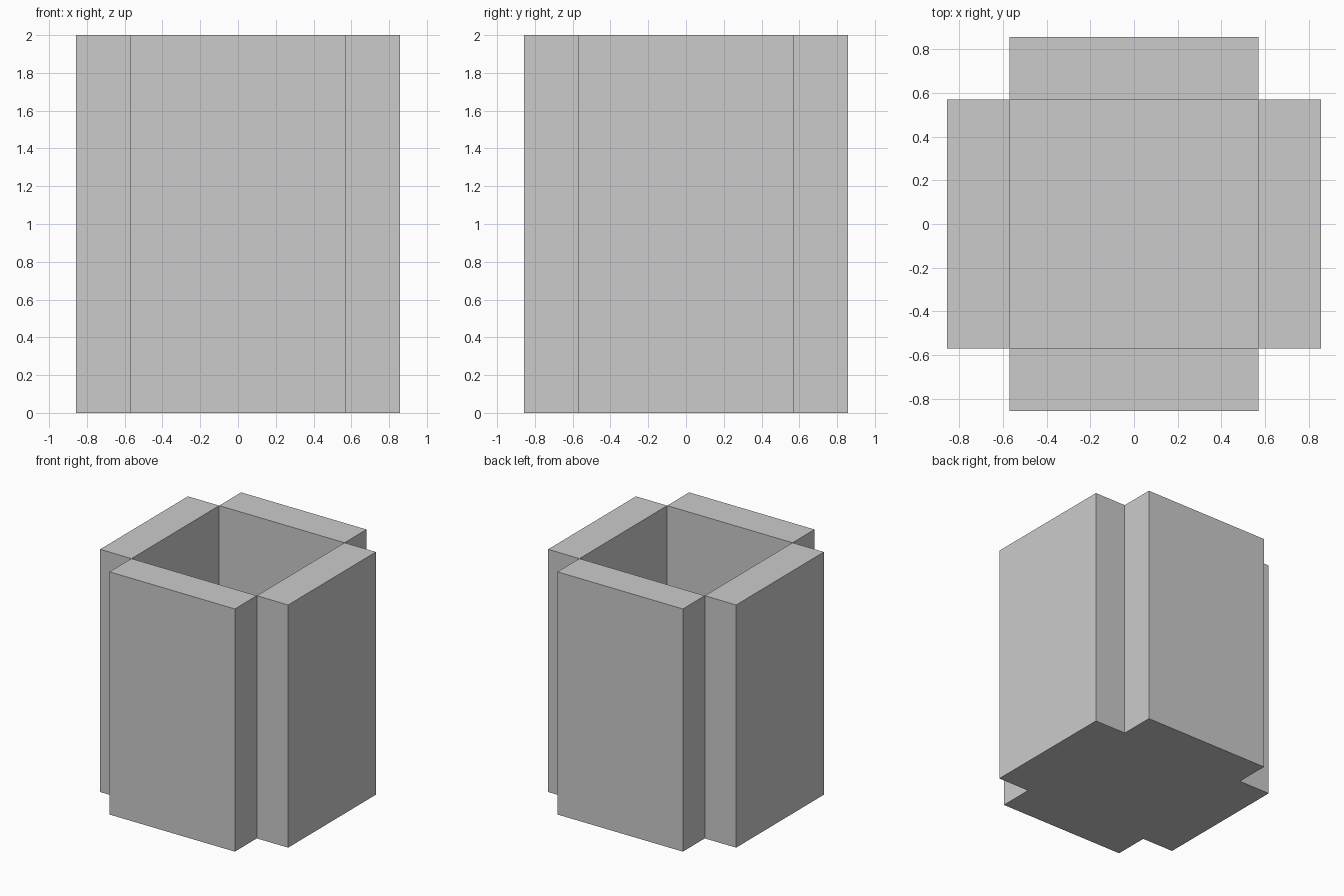
import bpy, math

if "Cube" in bpy.data.objects:
    bpy.data.objects.remove(bpy.data.objects["Cube"])

U = 2 / 7            # wall thickness; the whole model is a multiple of it
HEIGHT = 7 * U
INNER = 2 * U        # half width of the square opening


def wall(name, angle):
    # upright slab standing just outside one side of the opening
    d = INNER + U / 2
    loc = (d * math.sin(angle), -d * math.cos(angle), HEIGHT / 2)
    bpy.ops.mesh.primitive_cube_add(size=1, location=loc, rotation=(0, 0, angle))
    ob = bpy.context.object
    ob.name = name
    ob.scale = (2 * INNER, U, HEIGHT)
    bpy.ops.object.transform_apply(location=False, rotation=True, scale=True)


# four walls meeting at their corner edges
for i, side in enumerate(("front", "right", "back", "left")):
    wall(side + "_wall", i * math.pi / 2)

# thin floor closing the bottom of the opening, seen from below
bpy.ops.mesh.primitive_plane_add(size=2 * INNER, location=(0, 0, 0))
floor = bpy.context.object
floor.name = "floor"
